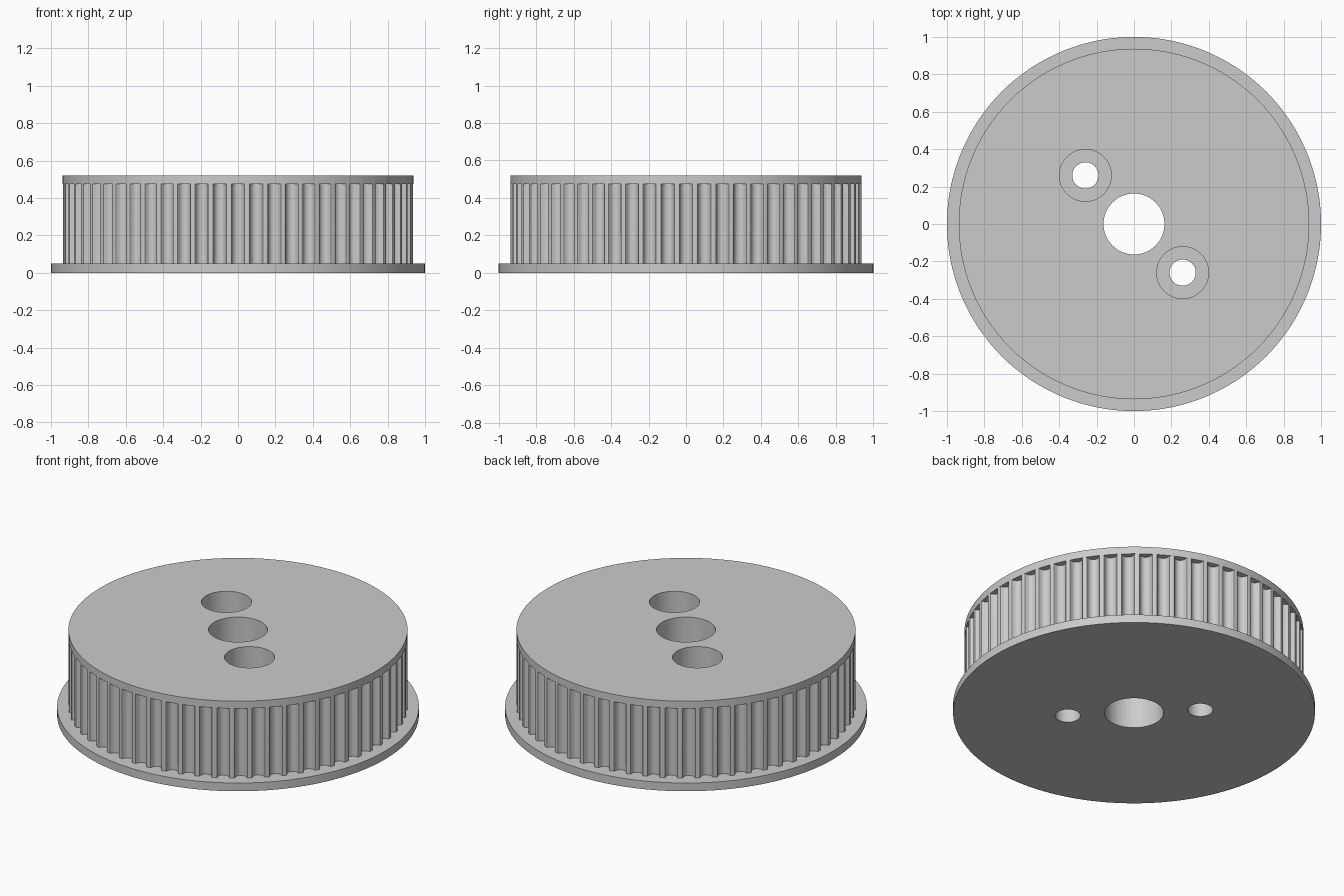
import bpy
import bmesh
from math import sin, cos, tau, radians

TEETH = 60
FLANGE_R, RIM_R = 1.0, 0.937
FLANGE_TOP, RIM_BOTTOM, TOP = 0.05, 0.475, 0.52

cube = bpy.data.objects.get("Cube")
if cube:
    bpy.data.objects.remove(cube, do_unlink=True)

grey = bpy.data.materials.new("plain grey")
grey.use_nodes = True
grey.diffuse_color = (0.6, 0.6, 0.6, 1)
grey.node_tree.nodes["Principled BSDF"].inputs["Base Color"].default_value = (0.6, 0.6, 0.6, 1)

# Half of one rounded belt groove: sideways offset and depth
half_groove = [(0.0415, 0), (0.036, 0.002), (0.033, 0.007), (0.0305, 0.017),
               (0.025, 0.027), (0.014, 0.035)]
groove = ([(-x, d) for x, d in half_groove] + [(0, 0.038)]
          + [(x, d) for x, d in reversed(half_groove)])
outline = [(tau * t / TEETH + x / RIM_R, d) for t in range(TEETH) for x, d in groove]


def ring(bm, radius, z, grooved=False):
    """One closed loop of vertices, optionally following the grooves."""
    return [bm.verts.new(((radius - d * grooved) * cos(a),
                          (radius - d * grooved) * sin(a), z)) for a, d in outline]


# Pulley body: bottom flange, toothed band and top rim as one stacked solid
bm = bmesh.new()
rings = [ring(bm, FLANGE_R, 0), ring(bm, FLANGE_R, FLANGE_TOP),
         ring(bm, RIM_R, FLANGE_TOP, True), ring(bm, RIM_R, RIM_BOTTOM, True),
         ring(bm, RIM_R, RIM_BOTTOM), ring(bm, RIM_R, TOP)]
for low, high in zip(rings, rings[1:]):
    for i in range(len(low)):
        j = (i + 1) % len(low)
        bm.faces.new((low[i], low[j], high[j], high[i]))
bm.faces.new(list(reversed(rings[0])))
bm.faces.new(rings[-1])
bmesh.ops.remove_doubles(bm, verts=bm.verts, dist=1e-5)
bmesh.ops.recalc_face_normals(bm, faces=bm.faces)
mesh = bpy.data.meshes.new("toothed_pulley")
bm.to_mesh(mesh)
bm.free()
mesh.materials.append(grey)
pulley = bpy.data.objects.new("toothed_pulley", mesh)
bpy.context.collection.objects.link(pulley)
bpy.ops.object.select_all(action='DESELECT')
bpy.context.view_layer.objects.active = pulley
pulley.select_set(True)


def drill(name, x, y, radius, bottom, top):
    """Cut a round hole through the pulley."""
    bpy.ops.mesh.primitive_cylinder_add(vertices=64, radius=radius, depth=top - bottom,
                                        location=(x, y, (top + bottom) / 2))
    cutter = bpy.context.object
    cutter.name = name
    cutter.hide_render = True
    cutter.data.materials.append(grey)
    bpy.ops.object.select_all(action='DESELECT')
    bpy.context.view_layer.objects.active = pulley
    pulley.select_set(True)
    mod = pulley.modifiers.new(name, 'BOOLEAN')
    mod.operation = 'DIFFERENCE'
    mod.solver = 'EXACT'
    mod.object = cutter
    bpy.ops.object.modifier_apply(modifier=name)
    bpy.data.objects.remove(cutter, do_unlink=True)


# Centre bore, then two counterbored screw holes on the diagonal
drill("centre_bore", 0, 0, 0.163, -0.1, 0.7)
for side in (-1, 1):
    x, y = 0.26 * side, -0.26 * side
    drill("screw_hole", x, y, 0.07, -0.1, 0.7)
    drill("counterbore", x, y, 0.139, 0.2, 0.7)

bpy.ops.object.shade_smooth_by_angle(angle=radians(30))
